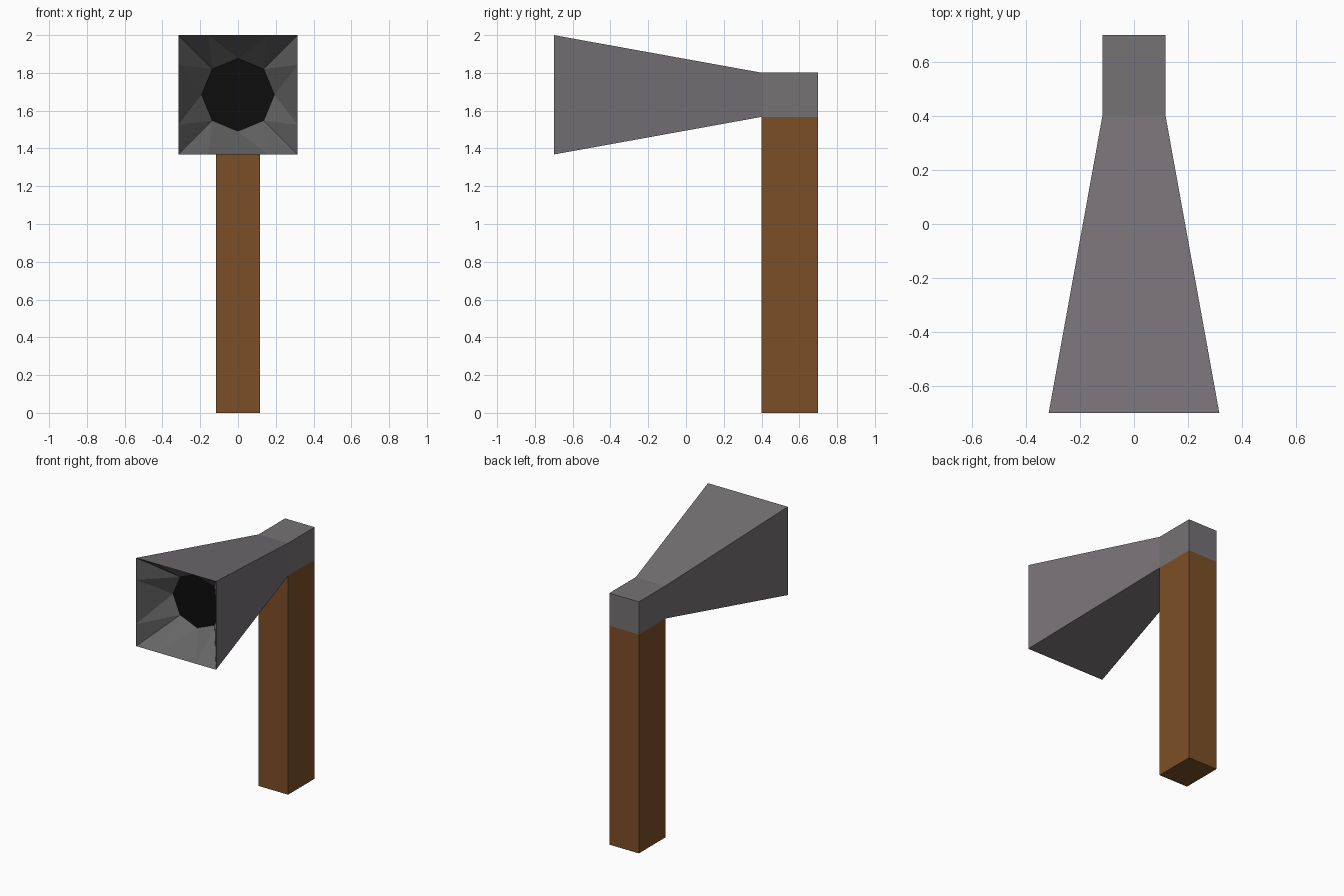
import bpy, bmesh
from math import sin, cos, pi

if "Cube" in bpy.data.objects:
    bpy.data.objects.remove(bpy.data.objects["Cube"])


def material(name, r, g, b):
    m = bpy.data.materials.new(name)
    m.diffuse_color = (r, g, b, 1)
    m.use_nodes = True
    m.node_tree.nodes["Principled BSDF"].inputs["Base Color"].default_value = m.diffuse_color
    return m


def make_object(name, bm, mats):
    bmesh.ops.recalc_face_normals(bm, faces=bm.faces[:])
    me = bpy.data.meshes.new(name)
    bm.to_mesh(me)
    bm.free()
    for m in mats:
        me.materials.append(m)
    ob = bpy.data.objects.new(name, me)
    bpy.context.collection.objects.link(ob)
    return ob


wood = material("wood", 0.2, 0.078, 0.02)
shell = material("shell_grey", 0.18, 0.168, 0.178)
lining = material("lining_grey", 0.13, 0.13, 0.13)
black = material("black", 0.004, 0.004, 0.004)

HALF = 0.117          # half width of post and neck
MOUTH, MZ = 0.316, 1.684

# Wooden post
bm = bmesh.new()
bmesh.ops.create_cube(bm, size=1)
for v in bm.verts:
    v.co = (v.co.x * 2 * HALF, 0.55 + v.co.y * 0.3, (v.co.z + 0.5) * 1.567)
make_object("post", bm, [wood])

# Horn: square neck flaring to a square mouth, lined by a faceted funnel
bm = bmesh.new()


def ring(pts, y, z, scale):
    return [bm.verts.new((a * scale, y, z + b * scale)) for a, b in pts]


def face(verts, mat):
    bm.faces.new(verts).material_index = mat


corners = [(1, 1), (-1, 1), (-1, -1), (1, -1)]
rim_pts = []          # 16 points round the mouth, four per side
for i in range(4):
    (ax, az), (bx, bz) = corners[i], corners[(i + 1) % 4]
    rim_pts += [(ax + (bx - ax) * t / 4, az + (bz - az) * t / 4) for t in range(4)]
octagon = [(cos(pi / 4 * (k + 1)), sin(pi / 4 * (k + 1))) for k in range(8)]

back = ring(corners, 0.7, 1.684, HALF)
neck = ring(corners, 0.4, 1.684, HALF)
rim = ring(rim_pts, -0.7, MZ, MOUTH)
throat = ring(octagon, -0.46, MZ, 0.193)

# Outer shell
face(back, 0)
for i in range(4):
    j = (i + 1) % 4
    face([back[i], back[j], neck[j], neck[i]], 0)
    side = [rim[(4 * i + t) % 16] for t in range(5)]
    face([neck[j], neck[i]] + side, 0)

# Funnel lining and black throat
for k in range(8):
    a, b, c = rim[2 * k - 1], rim[2 * k], rim[2 * k + 1]
    face([throat[k], a, b], 1)
    face([throat[k], b, c], 1)
    face([throat[k], c, throat[(k + 1) % 8]], 1)
face(throat, 2)
make_object("horn", bm, [shell, lining, black])
